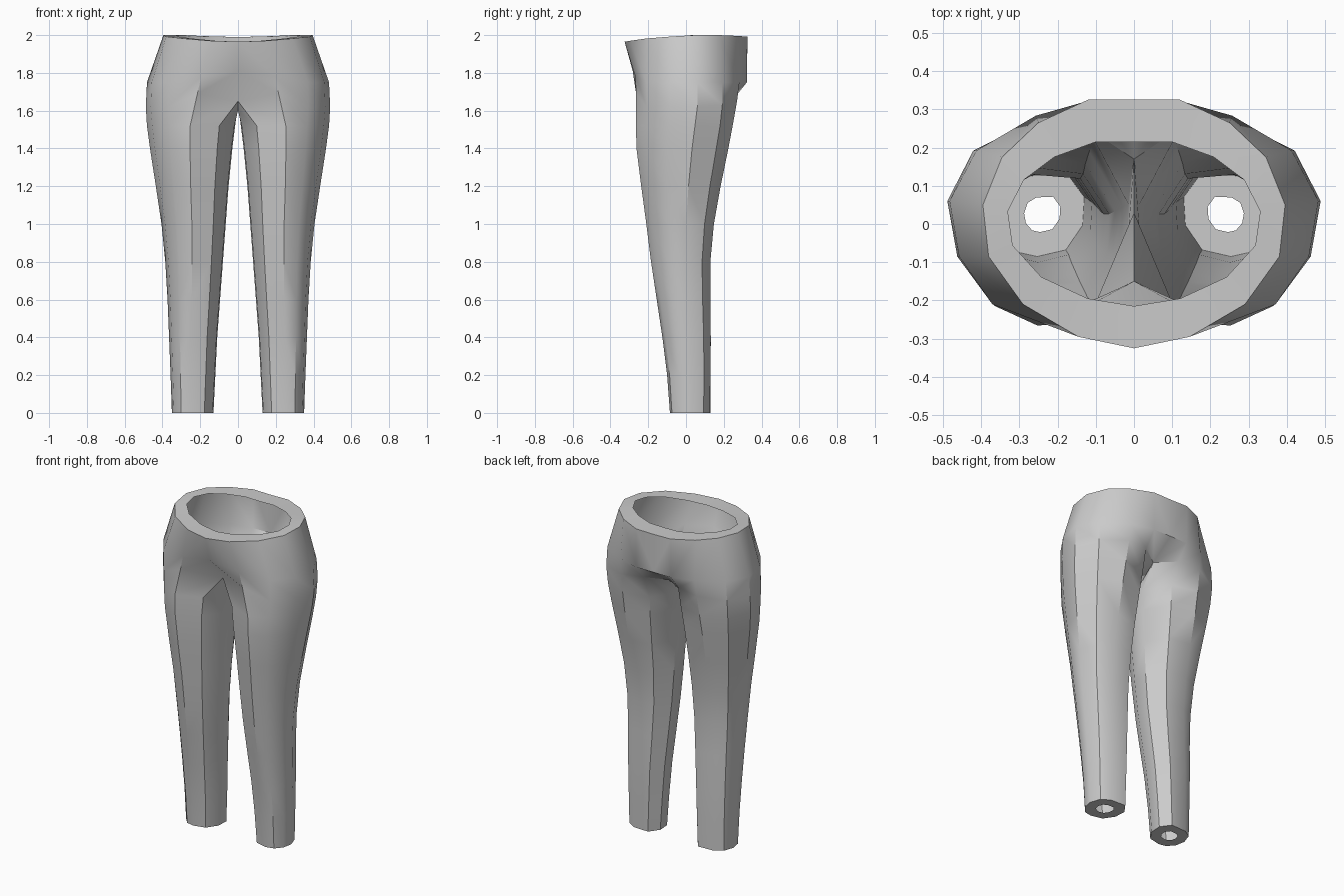
import bpy, bmesh
from mathutils import Vector

if "Cube" in bpy.data.objects:
    bpy.data.objects.remove(bpy.data.objects["Cube"])

# Leg cross-section as (across, depth) fractions, at the ankle and at the thigh.
# Order: front, three inner-leg points, inner back, back, outer back, side, two outer-front points
ANKLE = [(.56, 0), (.22, .08), (.02, .38), (0, .72), (.2, 1),
         (.66, .98), (.9, .83), (1, .53), (.95, .25), (.78, .05)]
THIGH = [(.51, 0), (.18, .12), (.01, .36), (0, .62), (.2, .92),
         (.54, 1), (.86, .87), (1, .61), (.94, .34), (.75, .1)]

# Leg levels: height, inner x, outer x, front y, back y
LEVELS = [(0, .13, .35, -.085, .13), (.2, .12, .357, -.10, .133),
          (.4, .11, .365, -.125, .135), (.6, .095, .373, -.155, .132),
          (.8, .08, .385, -.185, .132), (1.0, .065, .405, -.21, .15),
          (1.2, .05, .435, -.237, .185), (1.4, .03, .466, -.262, .225),
          (1.52, .015, .482, -.265, .247)]

# Crotch loop: its three inner points lie on the centre line
CROTCH = [(.215, -.264, 1.69), (0, -.15, 1.65), (0, .03, 1.6), (0, .17, 1.645),
          (.12, .25, 1.66), (.262, .27, 1.65), (.42, .192, 1.63),
          (.488, .06, 1.62), (.462, -.085, 1.62), (.372, -.206, 1.62)]

# Hip and waist loops, centre back round the side to centre front
HIP = [(0, .323, 1.75), (.12, .322, 1.75), (.257, .283, 1.75), (.412, .192, 1.75),
       (.482, .06, 1.75), (.457, -.085, 1.75), (.37, -.21, 1.75),
       (.195, -.268, 1.78), (0, -.282, 1.81)]
WAIST = [(0, .325, 1.99), (.12, .325, 1.992), (.25, .265, 1.996), (.345, .175, 2),
         (.395, .05, 2), (.38, -.085, 1.992), (.29, -.21, 1.982),
         (.145, -.295, 1.97), (0, -.325, 1.965)]

bm = bmesh.new()


def loop(points):
    return [bm.verts.new(p) for p in points]


def bridge(a, b, closed):
    n = len(a)
    for i in range(n if closed else n - 1):
        j = (i + 1) % n
        bm.faces.new((a[i], a[j], b[j], b[i]))


# Leg
rings = []
for z, x0, x1, y0, y1 in LEVELS:
    t = z / 1.52
    ring = []
    for a, b in zip(ANKLE, THIGH):
        u, v = Vector(a).lerp(Vector(b), t)
        ring.append((x0 + (x1 - x0) * u, y0 + (y1 - y0) * v, z))
    rings.append(loop(ring))
rings.append(loop(CROTCH))
for low, high in zip(rings, rings[1:]):
    bridge(low, high, True)

# Ankle hem, a flat ring with an opening
centre = Vector((.24, .027, 0))
bridge(loop([centre + (v.co - centre) * .43 for v in rings[0]]), rings[0], True)

# Hips, joined to the crotch loop
crotch = rings[-1]
hip, waist = loop(HIP), loop(WAIST)
upper = crotch[3:] + crotch[:2]
bridge(upper, hip, False)
bridge(hip, waist, False)

# Waistband, a flat ring with an opening
bridge(waist, loop([(v.co.x * .835, v.co.y * .66, v.co.z) for v in waist]), False)

# Other half
bmesh.ops.mirror(bm, geom=bm.verts[:] + bm.edges[:] + bm.faces[:],
                 axis='X', merge_dist=.0005)
bmesh.ops.remove_doubles(bm, verts=bm.verts[:], dist=.0005)
bmesh.ops.recalc_face_normals(bm, faces=bm.faces[:])
# Make the skin face outwards, judged by the waistband facing up
top = max(bm.faces, key=lambda f: f.calc_center_median().z)
if top.normal.z < 0:
    bmesh.ops.reverse_faces(bm, faces=bm.faces[:])

mesh = bpy.data.meshes.new("trousers")
bm.to_mesh(mesh)
bm.free()
trousers = bpy.data.objects.new("trousers", mesh)
bpy.context.collection.objects.link(trousers)

grey = bpy.data.materials.new("light grey")
grey.diffuse_color = (.6, .6, .6, 1)
grey.use_nodes = True
grey.node_tree.nodes["Principled BSDF"].inputs["Base Color"].default_value = grey.diffuse_color
mesh.materials.append(grey)

bpy.context.view_layer.objects.active = trousers
trousers.select_set(True)
bpy.ops.object.shade_smooth_by_angle(angle=.6)
